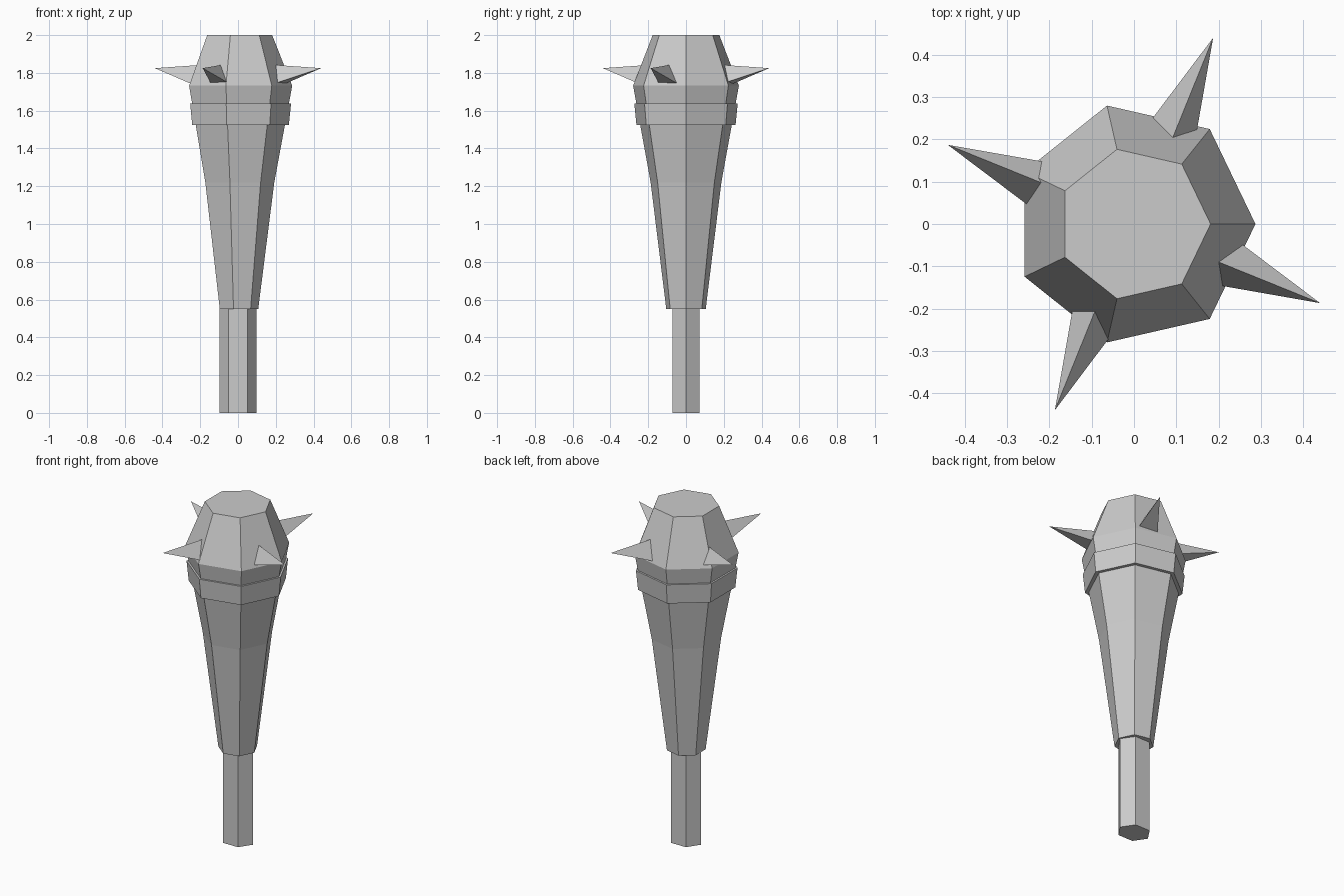
import bpy, math
from mathutils import Vector, Matrix

if "Cube" in bpy.data.objects:
    bpy.data.objects.remove(bpy.data.objects["Cube"])

grey = bpy.data.materials.new("plain grey")
grey.diffuse_color = (0.6, 0.6, 0.6, 1)
grey.use_nodes = True
grey.node_tree.nodes["Principled BSDF"].inputs["Base Color"].default_value = grey.diffuse_color


def make(name, verts, faces):
    mesh = bpy.data.meshes.new(name)
    mesh.from_pydata(verts, [], faces)
    mesh.materials.append(grey)
    obj = bpy.data.objects.new(name, mesh)
    bpy.context.collection.objects.link(obj)
    return obj


def lathe(name, sides, profile, squash=1.0):
    """Closed faceted solid from (radius, height) rings, first corner on +x."""
    verts, faces = [], []
    for r, z in profile:
        for i in range(sides):
            a = math.tau * i / sides
            verts.append((r * math.cos(a), squash * r * math.sin(a), z))
    for k in range(len(profile) - 1):
        for i in range(sides):
            j = (i + 1) % sides
            faces.append((k * sides + i, k * sides + j,
                          (k + 1) * sides + j, (k + 1) * sides + i))
    faces.append(tuple(reversed(range(sides))))
    top = (len(profile) - 1) * sides
    faces.append(tuple(range(top, top + sides)))
    return make(name, verts, faces)


# Six-sided grip, slightly flattened front to back
lathe("handle", 6, [(0.098, 0), (0.098, 0.56)], squash=0.85)

# Seven-sided flaring club with a tapered flat top
lathe("club_head", 7, [(0.107, 0.549), (0.192, 1.22), (0.287, 1.732), (0.181, 2.0)])

# Raised collar below the spikes
lathe("collar", 7, [(0.269, 1.523), (0.281, 1.639)])

# Four three-sided spikes, their bases sunk into the head
tip = Vector((-0.187, -0.44, 1.825))
corners = [Vector((-0.065, -0.278, 1.755)),
           Vector((-0.1, -0.225, 1.84)),
           Vector((-0.147, -0.212, 1.75))]
base = [tip + (c - tip) * 1.25 for c in corners]
for n in range(4):
    turn = Matrix.Rotation(n * math.pi / 2, 3, 'Z')
    make(f"spike_{n + 1}", [turn @ v for v in [tip] + base],
         [(0, 1, 2), (0, 2, 3), (0, 3, 1), (3, 2, 1)])
